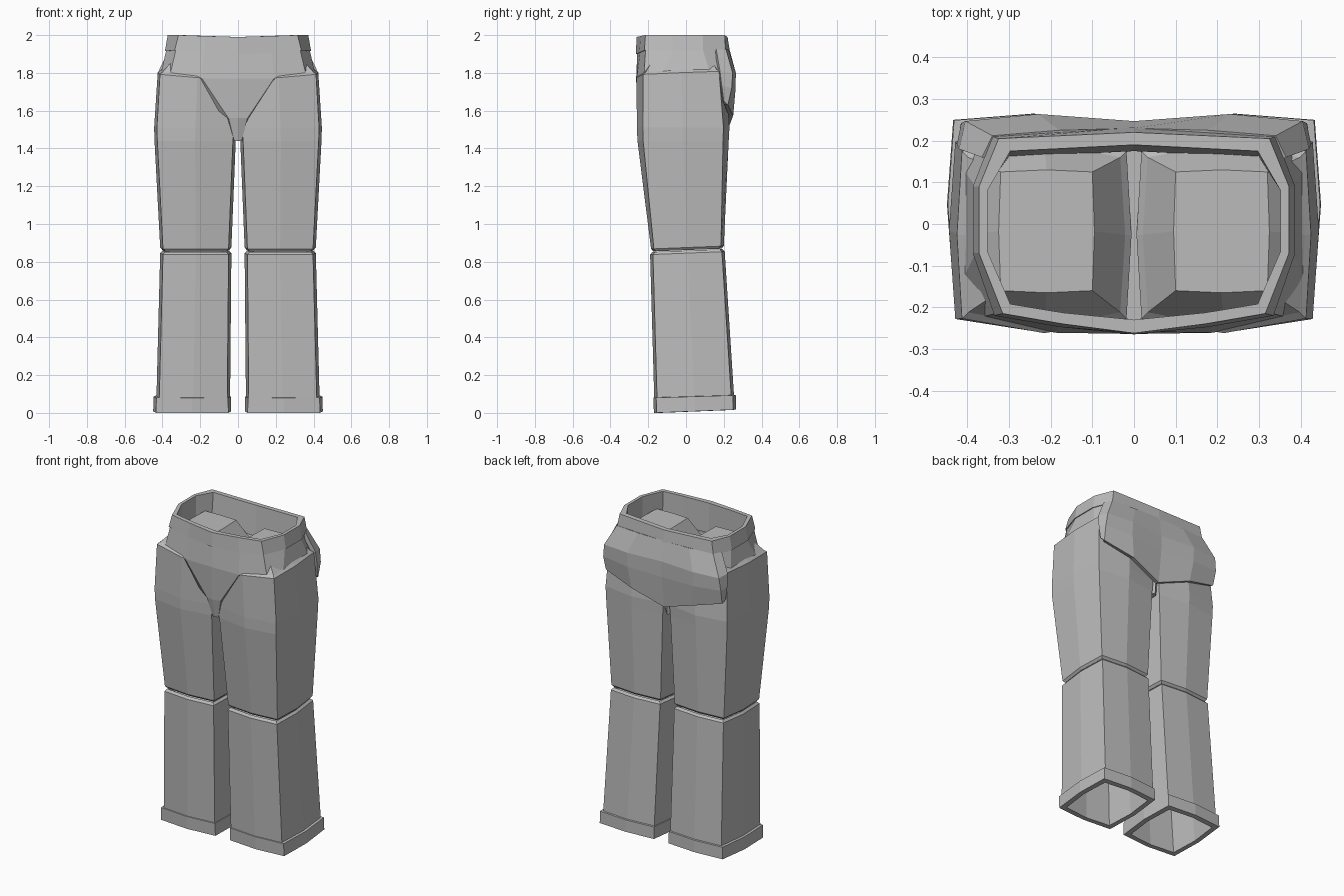
import bpy, bmesh

grey = bpy.data.materials.new("grey cloth")
grey.diffuse_color = (0.5, 0.5, 0.5, 1)


def make(name, rows, closed=True, cap_start=False, cap_end=False, mirror=False, thick=0):
    """Skin a list of equal-length point rows into one flat-shaded object."""
    bm = bmesh.new()
    vs = [[bm.verts.new(p) for p in r] for r in rows]
    n = len(rows[0])
    for a, b in zip(vs, vs[1:]):
        for i in range(n if closed else n - 1):
            j = (i + 1) % n
            bm.faces.new((a[i], a[j], b[j], b[i]))
    if cap_start:
        bm.faces.new(vs[0][::-1])
    if cap_end:
        bm.faces.new(vs[-1])
    bmesh.ops.recalc_face_normals(bm, faces=bm.faces)
    me = bpy.data.meshes.new(name)
    bm.to_mesh(me)
    bm.free()
    ob = bpy.data.objects.new(name, me)
    bpy.context.collection.objects.link(ob)
    me.materials.append(grey)
    if thick:
        s = ob.modifiers.new("thickness", 'SOLIDIFY')
        s.thickness, s.offset = thick, -1
    if mirror:
        ob.modifiers.new("mirror", 'MIRROR')
    return ob


def leg_ring(z, xi, xo, yf, yb, bx=0.015, by=0.015, tilt=0.0, rise=0.0, inset=0.0):
    """Eight-sided section: four corners plus bulged middles, slightly tilted."""
    xi, xo, yf, yb = xi + inset, xo - inset, yf + inset, yb - inset
    xm, ym = (xi + xo) / 2, (yf + yb) / 2
    pts = [(xi + bx, yf + by), (xm, yf), (xo - bx, yf + by), (xo, ym),
           (xo - bx, yb - by), (xm, yb), (xi + bx, yb - by), (xi, ym)]
    return [(x, y, z + tilt * (y - yf) + rise * (x - xm)) for x, y in pts]


def full(half):
    """Mirror a half section (front centre to back centre) into a whole ring."""
    return half + [(-x, y, z) for x, y, z in half[-2:0:-1]]


# thighs: kinked at the hip, closed with a sloping shoulder inside the waist
make("thigh", [
    leg_ring(0.855, 0.035, 0.412, -0.185, 0.2, tilt=0.04, inset=0.012),
    leg_ring(0.868, 0.035, 0.412, -0.185, 0.2, tilt=0.04),
    leg_ring(1.44, 0.012, 0.442, -0.257, 0.226, 0.015, 0.03),
    leg_ring(1.51, 0.006, 0.444, -0.26, 0.23, 0.015, 0.032),
    leg_ring(1.775, 0.006, 0.425, -0.262, 0.21, 0.012, 0.035, 0.04, 0.08),
    leg_ring(1.79, 0.006, 0.425, -0.262, 0.21, 0.012, 0.035, 0.04, 0.08, 0.015),
    leg_ring(1.895, 0.095, 0.325, -0.165, 0.13, 0.005, 0.005),
], cap_start=True, cap_end=True, mirror=True)

# shins: flare back toward the hem, hollow from below
make("shin", [
    leg_ring(0.835, 0.035, 0.412, -0.19, 0.205, tilt=0.04, inset=0.04),
    leg_ring(0.852, 0.035, 0.412, -0.19, 0.205, tilt=0.04, inset=0.012),
    leg_ring(0.838, 0.035, 0.412, -0.19, 0.205, tilt=0.04),
    leg_ring(0.07, 0.042, 0.432, -0.168, 0.255, tilt=0.02),
], cap_start=True, mirror=True)

# hem cuffs with an inner lining
make("cuff", [
    leg_ring(0.082, 0.046, 0.428, -0.165, 0.253, tilt=0.03),
    leg_ring(0.08, 0.038, 0.447, -0.173, 0.264, tilt=0.03),
    leg_ring(0.0, 0.036, 0.449, -0.17, 0.265, tilt=0.04),
    leg_ring(0.0, 0.036, 0.449, -0.17, 0.265, tilt=0.04, inset=0.03),
    leg_ring(0.8, 0.036, 0.412, -0.19, 0.205, inset=0.03),
], cap_end=True, mirror=True)

# waistband: outside, rim and inside
make("waistband", [full(r) for r in (
    [(0, -.25, 1.90), (.18, -.235, 1.907), (.32, -.21, 1.92), (.375, -.07, 1.915),
     (.375, .09, 1.915), (.33, .2, 1.915), (0, .22, 1.915)],
    [(0, -.265, 1.90), (.18, -.247, 1.907), (.335, -.22, 1.92), (.387, -.07, 1.915),
     (.387, .09, 1.915), (.34, .21, 1.915), (0, .232, 1.915)],
    [(0, -.262, 1.99), (.17, -.24, 1.995), (.315, -.215, 2), (.372, -.07, 2),
     (.372, .09, 2), (.325, .205, 2), (0, .22, 1.99)],
    [(0, -.23, 1.99), (.17, -.213, 1.995), (.297, -.192, 2), (.352, -.065, 2),
     (.352, .08, 2), (.297, .175, 2), (0, .19, 1.99)],
    [(0, -.23, 1.8), (.17, -.213, 1.8), (.3, -.192, 1.8), (.355, -.065, 1.8),
     (.355, .08, 1.8), (.3, .16, 1.8), (0, .175, 1.8)])])

# pelvis: flares below the band, then tapers into the crotch
make("pelvis", [full(r) for r in (
    [(0, -.258, 1.905), (.18, -.243, 1.912), (.328, -.214, 1.925), (.38, -.07, 1.92),
     (.38, .09, 1.92), (.335, .205, 1.92), (0, .226, 1.92)],
    [(0, -.264, 1.77), (.19, -.261, 1.77), (.36, -.222, 1.79), (.41, -.13, 1.79),
     (.41, .13, 1.79), (.37, .2, 1.79), (0, .235, 1.79)],
    [(0, -.258, 1.56), (.05, -.246, 1.56), (.08, -.18, 1.56), (.08, -.07, 1.56),
     (.08, .09, 1.56), (.06, .17, 1.56), (0, .2, 1.56)],
    [(0, -.235, 1.44), (.02, -.225, 1.44), (.02, -.18, 1.44), (.02, -.07, 1.44),
     (.02, .09, 1.44), (.02, .17, 1.44), (0, .19, 1.44)])], cap_end=True)


# back yoke: curved panel with a pointed lower edge, wrapping round the hips
def strip(half):
    return [(-x, y, z) for x, y, z in half[:0:-1]] + half


make("back_yoke", [strip(r) for r in (
    [(0, .23, 1.925), (.18, .225, 1.925), (.34, .212, 1.925), (.365, .16, 1.925)],
    [(0, .247, 1.80), (.23, .264, 1.80), (.405, .247, 1.80), (.42, .18, 1.81)],
    [(0, .245, 1.70), (.23, .262, 1.71), (.415, .242, 1.72), (.425, .19, 1.73)],
    [(0, .222, 1.50), (.21, .25, 1.575), (.41, .222, 1.63), (.42, .2, 1.65)])],
    closed=False, thick=0.025)
